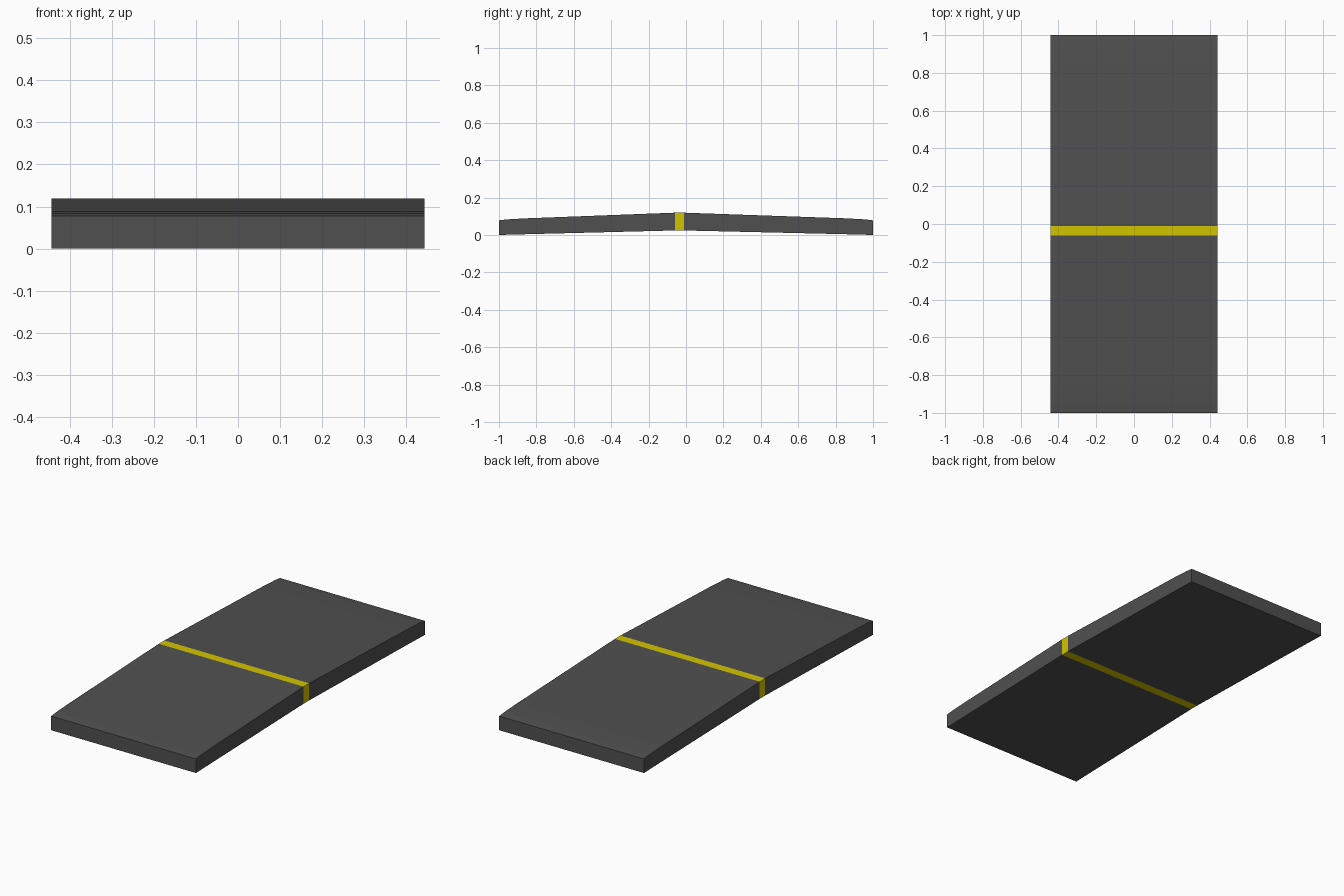
import bpy

if "Cube" in bpy.data.objects:
    bpy.data.objects.remove(bpy.data.objects["Cube"])

HALF_W = 0.443


def material(name, rgb):
    m = bpy.data.materials.new(name)
    m.diffuse_color = (*rgb, 1)
    m.use_nodes = True
    m.node_tree.nodes["Principled BSDF"].inputs["Base Color"].default_value = m.diffuse_color
    return m


def strip(name, top, bottom, mat, cap=None):
    """Sweep a y-z section across x; cap closes the outer end (0 = first, -1 = last)."""
    n = len(top)
    section = top + bottom[::-1]
    k = len(section)
    verts = [(x, y, z) for x in (-HALF_W, HALF_W) for y, z in section]
    faces = [tuple(range(k))[::-1], tuple(range(k, 2 * k))]
    for i in range(k):
        j = (i + 1) % k
        # joints between neighbouring parts stay open
        if i == n - 1 and cap != -1 or i == k - 1 and cap != 0:
            continue
        faces.append((i, j, k + j, k + i))
    me = bpy.data.meshes.new(name)
    me.from_pydata(verts, [], [f[::-1] for f in faces])
    me.materials.append(mat)
    ob = bpy.data.objects.new(name, me)
    bpy.context.collection.objects.link(ob)


asphalt = material("asphalt", (0.08, 0.08, 0.08))
yellow = material("yellow_paint", (0.65, 0.55, 0.0))

# stripe edges at the crest
Y0, Y1 = -0.06, -0.011
TOP, LOW = 0.119, 0.024

# slabs falling gently from the crest, bending down at the outer ends
strip("front_road_slab",
      [(-1, 0.078), (-0.96, 0.083), (-0.85, 0.089), (Y0, TOP)],
      [(-1, 0.0), (-0.85, 0.004), (Y0, LOW)], asphalt, cap=0)
strip("back_road_slab",
      [(Y1, TOP), (0.85, 0.089), (0.96, 0.083), (1, 0.078)],
      [(Y1, LOW), (0.85, 0.004), (1, 0.0)], asphalt, cap=-1)

# painted band through the crest
strip("yellow_band", [(Y0, TOP), (Y1, TOP)], [(Y0, LOW), (Y1, LOW)], yellow)
